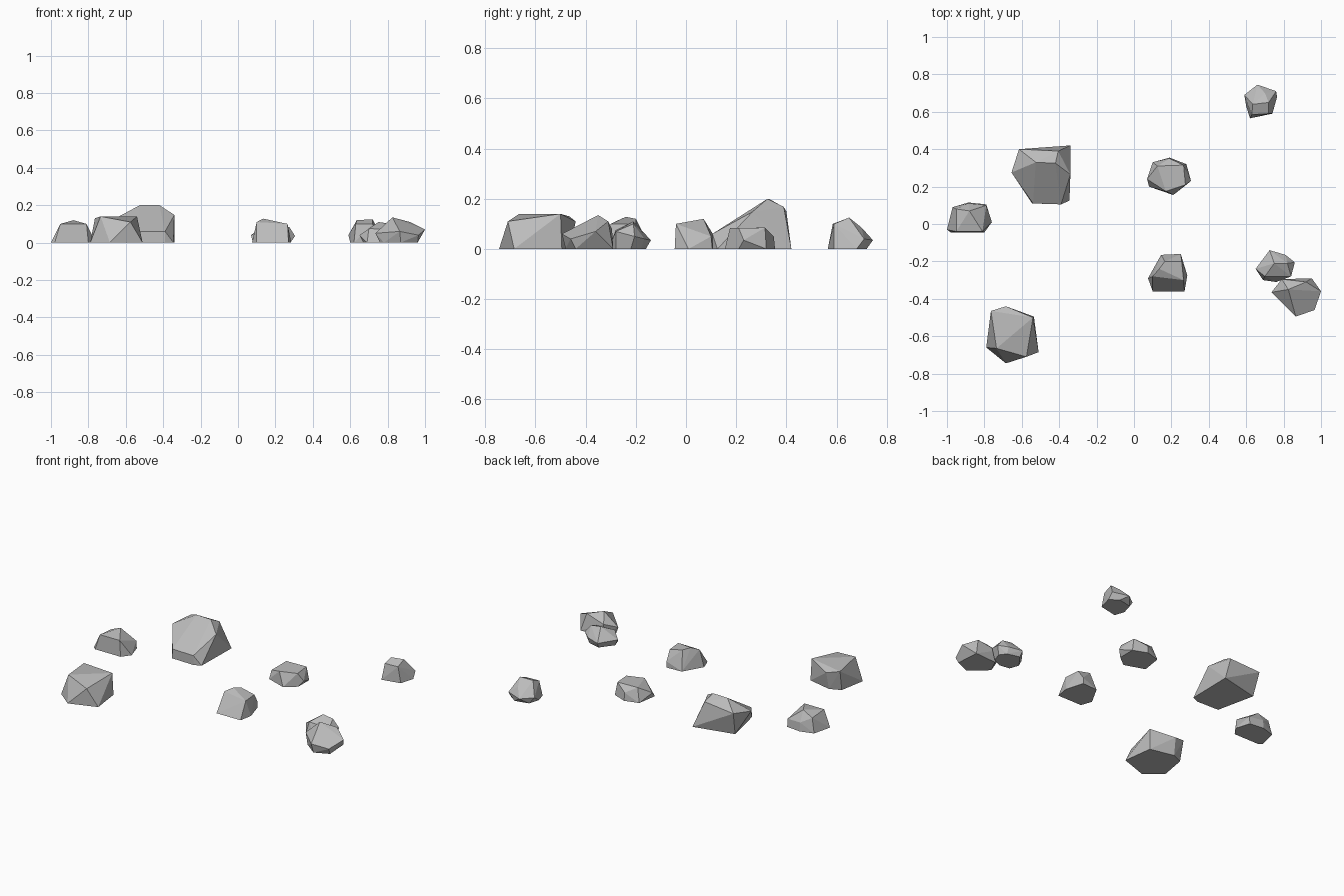
import bpy
import bmesh
import math

default_cube = bpy.data.objects.get("Cube")
if default_cube:
    bpy.data.objects.remove(default_cube, do_unlink=True)


def make_material(name, colour):
    material = bpy.data.materials.new(name)
    material.use_nodes = True
    material.diffuse_color = colour
    shader = material.node_tree.nodes["Principled BSDF"]
    shader.inputs["Base Color"].default_value = colour
    shader.inputs["Roughness"].default_value = 0.9
    return material


stone_grey = make_material("stone grey", (0.5, 0.5, 0.5, 1))


def make_rock(name, footprint, crown):
    """Wrap a faceted boulder around a ground outline and a few raised corners."""
    bm = bmesh.new()
    for x, y in footprint:
        bm.verts.new((x, y, 0))
    for corner in crown:
        bm.verts.new(corner)
    hull = bmesh.ops.convex_hull(bm, input=bm.verts[:])
    # drop corners that ended up inside the boulder
    inside = [v for v in bm.verts if not v.link_faces]
    bmesh.ops.delete(bm, geom=inside, context="VERTS")
    # merge nearly coplanar triangles into broad facets
    bmesh.ops.dissolve_limit(bm, angle_limit=math.radians(4),
                             verts=bm.verts[:], edges=bm.edges[:])
    bmesh.ops.recalc_face_normals(bm, faces=bm.faces[:])
    mesh = bpy.data.meshes.new(name)
    bm.to_mesh(mesh)
    bm.free()
    mesh.materials.append(stone_grey)
    rock = bpy.data.objects.new(name, mesh)
    bpy.context.collection.objects.link(rock)
    return rock


# Largest boulder, with a long slope to the front
make_rock(
    "large_sloped_rock",
    footprint=[(-.34, .42), (-.345, .125), (-.39, .105), (-.545, .11), (-.6, .36)],
    crown=[(-.655, .275, .13), (-.615, .4, .15), (-.405, .39, .167), (-.34, .265, .148),
           (-.42, .325, .2), (-.525, .33, .2), (-.54, .11, .06), (-.39, .105, .06)],
)

# Broad flat-topped boulder
make_rock(
    "broad_flat_rock",
    footprint=[(-.79, -.66), (-.685, -.745), (-.51, -.685), (-.535, -.495),
               (-.69, -.46), (-.76, -.49)],
    crown=[(-.765, -.465, .13), (-.685, -.44, .11), (-.54, -.5, .14),
           (-.735, -.665, .14), (-.575, -.71, .11)],
)

# Small stone at the far right-hand side
make_rock(
    "outer_right_stone",
    footprint=[(-1, -.03), (-.97, .09), (-.885, .115), (-.79, .105),
               (-.76, .01), (-.8, -.045), (-.98, -.045)],
    crown=[(-.95, -.04, .1), (-.81, -.04, .1), (-.88, .07, .12),
           (-.885, .11, .055), (-.79, .1, .05), (-.95, .08, .09)],
)

# Low stone behind the middle
make_rock(
    "low_middle_stone",
    footprint=[(.08, .2), (.1, .33), (.19, .355), (.28, .32), (.28, .21), (.21, .155)],
    crown=[(.125, .31, .085), (.265, .315, .085), (.275, .21, .083), (.17, .175, .083),
           (.305, .23, .035), (.19, .35, .05), (.07, .24, .04)],
)

# Upright stone in front of the middle
make_rock(
    "upright_middle_stone",
    footprint=[(.075, -.29), (.145, -.165), (.25, -.16), (.285, -.275),
               (.27, -.36), (.1, -.36)],
    crown=[(.135, -.24, .128), (.165, -.2, .12), (.255, -.2, .1),
           (.265, -.3, .1), (.1, -.28, .11), (.25, -.16, .04)],
)

# Lone stone at the back
make_rock(
    "back_stone",
    footprint=[(.62, .565), (.74, .59), (.765, .68), (.71, .72), (.62, .7), (.6, .63)],
    crown=[(.635, .64, .12), (.72, .65, .125), (.7, .7, .085), (.63, .585, .1),
           (.72, .59, .1), (.59, .69, .04), (.66, .745, .035), (.76, .71, .04)],
)

# Pair of stones touching each other
make_rock(
    "pair_rear_stone",
    footprint=[(.67, -.24), (.73, -.16), (.81, -.18), (.84, -.22), (.82, -.28),
               (.76, -.31), (.69, -.3)],
    crown=[(.75, -.21, .11), (.82, -.21, .1), (.7, -.28, .075), (.65, -.24, .04),
           (.725, -.14, .035), (.81, -.165, .04), (.86, -.205, .05), (.84, -.28, .07)],
)
make_rock(
    "pair_front_stone",
    footprint=[(.76, -.38), (.8, -.3), (.95, -.29), (.96, -.44), (.87, -.48), (.78, -.41)],
    crown=[(.825, -.35, .135), (.92, -.31, .11), (1, -.36, .07), (.965, -.46, .04),
           (.865, -.495, .06), (.735, -.365, .05), (.79, -.295, .08)],
)
